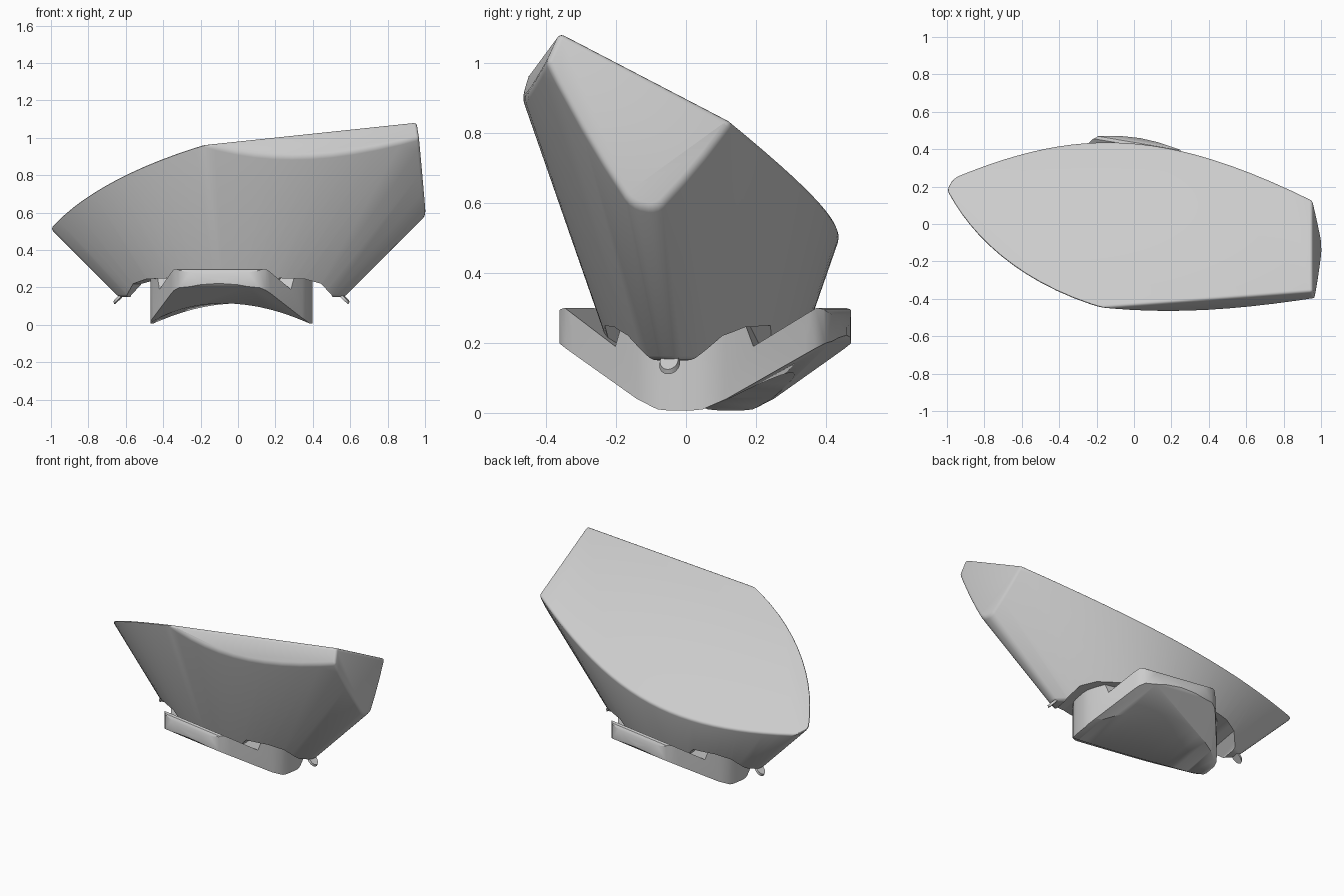
import bpy, bmesh, math
from mathutils import Vector, Matrix

if "Cube" in bpy.data.objects:
    bpy.data.objects.remove(bpy.data.objects["Cube"])

GREY = bpy.data.materials.new("plain_grey")
GREY.use_nodes = True
GREY.diffuse_color = (0.6, 0.6, 0.6, 1)
GREY.node_tree.nodes["Principled BSDF"].inputs["Base Color"].default_value = (0.6, 0.6, 0.6, 1)

# Long axis is turned slightly about z; parts are built in this local frame
FRAME = Matrix.Translation((-0.035, 0.055, 0)) @ Matrix.Rotation(math.radians(-9.65), 4, 'Z')


def make_object(name, bm):
    bmesh.ops.recalc_face_normals(bm, faces=bm.faces[:])
    mesh = bpy.data.meshes.new(name)
    bm.to_mesh(mesh)
    bm.free()
    mesh.materials.append(GREY)
    ob = bpy.data.objects.new(name, mesh)
    bpy.context.collection.objects.link(ob)
    return ob


def loft(lower, upper):
    """Solid between two matching rings of local points."""
    bm = bmesh.new()
    a, b = [[bm.verts.new(FRAME @ Vector(p)) for p in ring] for ring in (lower, upper)]
    bm.faces.new(a[::-1])
    bm.faces.new(b)
    for i in range(len(a)):
        j = (i + 1) % len(a)
        bm.faces.new((a[i], a[j], b[j], b[i]))
    return bm


def mirrored(half):
    """Close a half outline by mirroring its first coordinate."""
    return half + [(-p, q) for p, q in reversed(half) if p > 0]


def select_only(ob):
    bpy.ops.object.select_all(action='DESELECT')
    ob.select_set(True)
    bpy.context.view_layer.objects.active = ob


def boolean(ob, cutter, operation):
    mod = ob.modifiers.new("cut", 'BOOLEAN')
    mod.operation, mod.object, mod.solver = operation, cutter, 'EXACT'
    select_only(ob)
    bpy.ops.object.modifier_apply(modifier=mod.name)
    bpy.data.objects.remove(cutter)


def soften(ob, width):
    mod = ob.modifiers.new("soft_edges", 'BEVEL')
    mod.width, mod.segments, mod.use_clamp_overlap = width, 3, False
    mod.limit_method, mod.angle_limit = 'ANGLE', math.radians(32)
    select_only(ob)
    bpy.ops.object.modifier_apply(modifier=mod.name)


def smooth(ob):
    select_only(ob)
    bpy.ops.object.shade_smooth_by_angle(angle=math.radians(35))


# Flared body: lens-shaped section with blunt tips that widens upward
def lens(z):
    length, width = 0.46 + 1.01 * z, 0.204 + 0.33 * z
    steps = 26
    arc = [0.93 * (1 - 2 * i / steps) for i in range(steps + 1)]
    tip = [(1, 0.03), (0.997, 0.065), (0.989, 0.103)]
    side = tip + [(1.05 * t, 1 - t * t) for t in arc] + [(-t, w) for t, w in reversed(tip)]
    ring = side + [(-t, -w) for t, w in side]
    return [(length * t, width * w, z) for t, w in ring]


body_bm = loft(lens(0.15), lens(1.4))
# Slanted top, flat end and front facet
cuts = [
    ((-1, 0.22, 0.5), (0.95, 0.13, 0.83), (-0.15, -0.44, 0.967)),
    ((0.955, -0.35, 1.08), (0.955, 0.13, 0.83), (1.005, -0.12, 0.57)),
    ((-0.13, -0.445, 0.972), (0.96, -0.36, 1.088), (0.25, -0.475, 0.882)),
]
core = Vector((0, 0, 0.4))
for a, b, c in [[Vector(p) for p in cut] for cut in cuts]:
    normal = (b - a).cross(c - a).normalized()
    if normal.dot(core - a) > 0:
        normal.negate()
    cut = bmesh.ops.bisect_plane(body_bm, geom=body_bm.verts[:] + body_bm.edges[:] + body_bm.faces[:],
                                 plane_co=a, plane_no=normal, clear_outer=True)
    rim = [e for e in cut["geom_cut"] if isinstance(e, bmesh.types.BMEdge)]
    bmesh.ops.edgeloop_fill(body_bm, edges=rim)
# Merge slivers left by the cuts so the rims bevel cleanly
bmesh.ops.remove_doubles(body_bm, verts=body_bm.verts[:], dist=0.008)
body = make_object("body", body_bm)
soften(body, 0.016)

# Notches under the body near both tips, where the clamp ends sit
recess = mirrored([(0.56, 0.1), (0.555, 0.16), (0.51, 0.22), (0.43, 0.245),
                   (0.3, 0.25), (0.25, 0.2), (0, 0.18)])
boolean(body, make_object("recess_cutter", loft([(u, -0.6, z) for u, z in recess],
                                                [(u, 0.6, z) for u, z in recess])), 'DIFFERENCE')
smooth(body)

# Clamp: winged profile along the long axis, with rounded lips
wings = mirrored([(0, 0), (0.05, 0.003), (0.13, 0.04), (0.395, 0.205), (0.41, 0.222), (0.412, 0.24),
                  (0.395, 0.28), (0.382, 0.296), (0.365, 0.3), (0.345, 0.287),
                  (0.2, 0.19), (0.18, 0.25), (0, 0.25)])
clamp = make_object("clamp", loft([(-0.45, v, z) for v, z in wings], [(0.45, v, z) for v, z in wings]))

# Rounded ends, with the wings narrowing outward
quarter = [(0.433, 0.04), (0.426, 0.08), (0.405, 0.125), (0.27, 0.335), (0.25, 0.362),
           (0.22, 0.385), (0.1, 0.404), (0, 0.41)]
plan = quarter + [(-u, v) for u, v in quarter[-2::-1]]
plan += [(-u, -v) for u, v in plan]
boolean(clamp, make_object("plan_cutter", loft([(u, v, -0.1) for u, v in plan],
                                               [(u, v, 0.5) for u, v in plan])), 'INTERSECT')

# Cylindrical arch hollowed out of the underside
radius, crown = 0.93, 0.115
arch = [(radius * math.sin(a), crown - radius + radius * math.cos(a))
        for a in [math.radians(3.75 * i) for i in range(96)]]
boolean(clamp, make_object("arch_cutter", loft([(u, -0.7, z) for u, z in arch],
                                               [(u, 0.7, z) for u, z in arch])), 'DIFFERENCE')
smooth(clamp)

# Small oval tabs leaning outward at both pointed ends
for side, label in ((1, "left"), (-1, "right")):
    tab_bm = bmesh.new()
    spot = FRAME @ Matrix.Translation((0.61 * side, 0, 0.145)) @ Matrix.Rotation(math.radians(45 * side), 4, 'Y')
    bmesh.ops.create_cone(tab_bm, cap_ends=True, segments=24, radius1=0.03, radius2=0.026, depth=0.014,
                          matrix=spot @ Matrix.Diagonal((1.4, 1, 1, 1)))
    smooth(make_object(label + "_tab", tab_bm))
